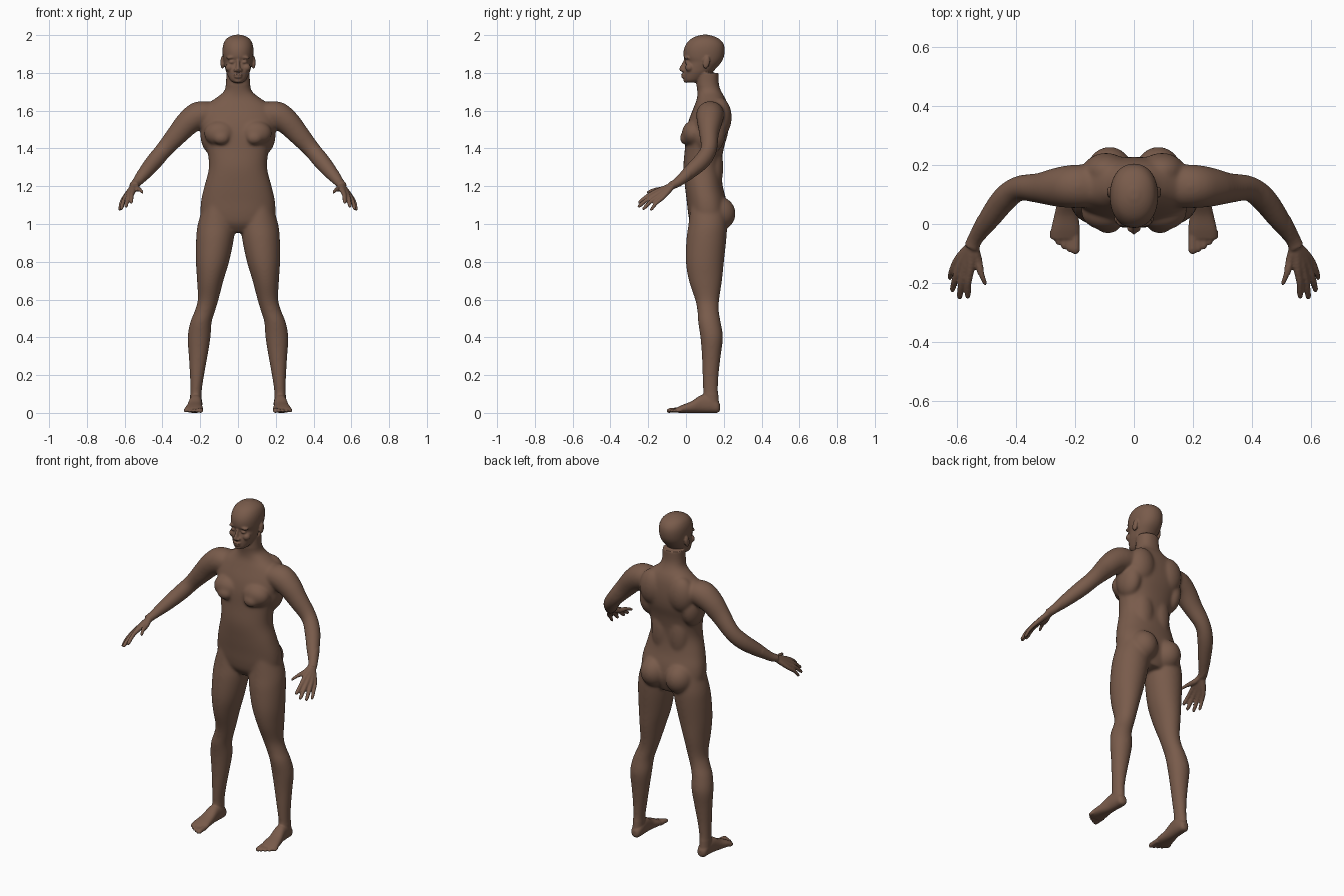
import bpy, bmesh, math
from mathutils import Vector, Matrix

X, Y, Z = Vector((1, 0, 0)), Vector((0, 1, 0)), Vector((0, 0, 1))
bm = bmesh.new()


def spline(rows, steps):
    """Catmull-Rom interpolation of rows of numbers."""
    out = []
    for i in range(len(rows) - 1):
        p = [rows[max(0, min(len(rows) - 1, i + k))] for k in (-1, 0, 1, 2)]
        for s in range(steps):
            t = s / steps
            out.append([0.5 * (2 * b + (c - a) * t + (2 * a - 5 * b + 4 * c - d) * t * t
                               + (3 * b - a - 3 * c + d) * t ** 3) for a, b, c, d in zip(*p)])
    return out + [list(rows[-1])]


def loft(rows, frame=None, power=2.0, steps=4, n=28):
    """Skin rounded sections (x, y, z, radius_u, radius_v) into a closed tube."""
    rows = spline(rows, steps)
    rings = []
    for i, (x, y, z, a, b) in enumerate(rows):
        if frame:
            u, v = frame
        else:
            t = Vector(rows[min(i + 1, len(rows) - 1)][:3]) - Vector(rows[max(i - 1, 0)][:3])
            u = t.cross(Z).normalized()
            v = u.cross(t).normalized()
        ring = []
        for k in range(n):
            c, s = math.cos(k * math.tau / n), math.sin(k * math.tau / n)
            c = math.copysign(abs(c) ** (2 / power), c)
            s = math.copysign(abs(s) ** (2 / power), s)
            ring.append(bm.verts.new(Vector((x, y, z)) + u * a * c + v * b * s))
        rings.append(ring)
    for r, q in zip(rings, rings[1:]):
        for k in range(n):
            bm.faces.new((r[k], r[(k + 1) % n], q[(k + 1) % n], q[k]))
    bm.faces.new(rings[0])
    bm.faces.new(rings[-1])


def stack(rows, power):
    """Central loft from rows (z, front y, back y, half width)."""
    loft([(0, (f + b) / 2, z, w, (b - f) / 2) for z, f, b, w in rows], (X, Y), power, n=40)


def blob(loc, size, tilt=0.0, axis='X'):
    m = Matrix.Translation(loc) @ Matrix.Rotation(tilt, 4, axis) @ Matrix.Diagonal((*size, 1))
    bmesh.ops.create_uvsphere(bm, u_segments=24, v_segments=16, radius=1, matrix=m)


# leg
loft([(.112, .115, 1.10, .07, .09), (.115, .115, 1.0, .098, .102), (.122, .108, .92, .100, .106),
      (.135, .100, .80, .088, .101), (.147, .103, .70, .070, .088), (.158, .112, .60, .055, .064),
      (.175, .117, .54, .054, .057), (.196, .124, .48, .057, .060), (.206, .136, .40, .061, .060),
      (.211, .134, .30, .050, .050), (.217, .130, .20, .038, .043), (.222, .130, .12, .031, .040),
      (.224, .133, .05, .030, .042)], (X, Y))
blob((.172, .085, .56), (.032, .028, .045))

# foot and toes
loft([(.220, .180, .030, .012, .015), (.222, .168, .032, .027, .031), (.222, .13, .047, .033, .047),
      (.225, .08, .047, .035, .047), (.230, .03, .031, .041, .031), (.233, -.02, .021, .049, .021),
      (.234, -.052, .014, .046, .013)], (X, Z), 2.3)
for i in range(5):
    x, tip, r = .199 + .0192 * i, -.102 + .0035 * i + .0022 * i * i, .0145 if i == 0 else .0105
    loft([(x, -.03, .016, r, r), (x, tip + .03, .014, r, r * .9), (x, tip + .012, .012, r * 1.05, r * .85),
          (x, tip, .010, r * .5, r * .5)], (X, Z), n=14)

# arm
loft([(.12, .13, 1.585, .07, .055), (.20, .128, 1.577, .074, .074), (.26, .125, 1.540, .067, .067),
      (.32, .122, 1.475, .052, .057), (.39, .121, 1.395, .043, .046), (.44, .085, 1.335, .044, .045),
      (.49, .020, 1.275, .038, .038), (.535, -.045, 1.22, .027, .025), (.552, -.08, 1.203, .026, .021)])

# fingers, each running on from the wrist so they form the palm
wrist = Vector((.547, -.07, 1.205))
for knuckle, tip, r in [((.555, -.150, 1.175), (.566, -.253, 1.112), .0115),
                        ((.573, -.148, 1.163), (.594, -.255, 1.090), .0115),
                        ((.590, -.140, 1.150), (.619, -.230, 1.078), .011),
                        ((.603, -.125, 1.138), (.628, -.188, 1.073), .010),
                        ((.528, -.125, 1.185), (.503, -.213, 1.165), .0125)]:
    k, t = Vector(knuckle), Vector(tip)
    mid = k.lerp(t, .5) + Vector((.003, 0, .006))
    loft([(*wrist, .018, .016), (*wrist.lerp(k, .5), .018, .015), (*k, r * 1.25, r * 1.2),
          (*mid, r, r), (*k.lerp(t, .88), r * .9, r * .85), (*t, r * .5, r * .5)], n=14)

# chest, shoulder blade, flank and buttock muscles
blob((.095, .040, 1.480), (.085, .062, .068))
blob((.088, .000, 1.455), (.045, .033, .036))
blob((.095, .180, 1.565), (.080, .062, .105))
blob((.140, .125, 1.480), (.060, .085, .110))
blob((.055, .145, 1.300), (.065, .052, .150))
blob((.083, .168, 1.055), (.083, .095, .092))

# ear, eye, brow, cheek, nostril
blob((.083, .108, 1.855), (.010, .018, .034), -.2)
blob((.033, .008, 1.857), (.017, .015, .010))
blob((.035, .007, 1.882), (.028, .017, .009), .15, 'Y')
blob((.045, .018, 1.828), (.022, .022, .022))
blob((.014, -.015, 1.815), (.010, .012, .009))

# mirror all side parts
side = bm.verts[:] + bm.edges[:] + bm.faces[:]
copy = bmesh.ops.duplicate(bm, geom=side)["geom"]
bmesh.ops.scale(bm, vec=(-1, 1, 1), verts=[g for g in copy if isinstance(g, bmesh.types.BMVert)])

# torso and neck
stack([(.955, .06, .19, .07), (1.0, .025, .21, .165), (1.05, .012, .222, .196), (1.12, .004, .215, .196),
       (1.2, -.006, .195, .178), (1.3, -.014, .186, .154), (1.4, -.006, .20, .165),
       (1.48, .0, .222, .192), (1.55, .015, .228, .205), (1.62, .042, .222, .180), (1.665, .058, .208, .120),
       (1.70, .060, .188, .076), (1.74, .055, .174, .064), (1.80, .055, .172, .062)], 2.25)

# head
stack([(1.748, .004, .05, .024), (1.762, -.010, .085, .042), (1.80, -.012, .135, .061),
       (1.83, -.008, .165, .069), (1.857, -.001, .187, .075), (1.885, -.012, .200, .080),
       (1.92, -.012, .205, .082), (1.95, -.001, .200, .078), (1.975, .020, .182, .066),
       (1.992, .050, .152, .044), (2.002, .085, .118, .014)], 2.15)

# nose and lips
loft([(0, .004, 1.877, .008, .012), (0, -.006, 1.85, .009, .016), (0, -.018, 1.822, .012, .018),
      (0, -.016, 1.808, .011, .013)], (X, Y), n=16)
blob((0, -.012, 1.791), (.025, .015, .006))
blob((0, -.011, 1.778), (.022, .015, .006))
blob((0, .002, 1.759), (.022, .016, .012))

bmesh.ops.recalc_face_normals(bm, faces=bm.faces)
mesh = bpy.data.meshes.new("body")
bm.to_mesh(mesh)
bm.free()
body = bpy.data.objects.new("body", mesh)
bpy.context.collection.objects.link(body)

# fuse the parts into one skin
fuse = body.modifiers.new("fuse", 'REMESH')
fuse.mode = 'VOXEL'
fuse.voxel_size = .005
fuse.use_smooth_shade = True
skin = bpy.data.meshes.new_from_object(body.evaluated_get(bpy.context.evaluated_depsgraph_get()))
body.modifiers.clear()
body.data = skin
skin.name = "body"

# blend the muscles strongly, the face, hands and feet only lightly
soft = body.vertex_groups.new(name="soft")
soft.add([v.index for v in skin.vertices if .1 < v.co.z < 1.73 and abs(v.co.x) < .53], 1.0, 'REPLACE')
for name, count, group in (("blend", 40, "soft"), ("polish", 3, "")):
    m = body.modifiers.new(name, 'SMOOTH')
    m.factor, m.iterations, m.vertex_group = .5, count, group
skin.polygons.foreach_set("use_smooth", [True] * len(skin.polygons))

mat = bpy.data.materials.new("skin")
mat.diffuse_color = (.19, .105, .07, 1)
skin.materials.clear()
skin.materials.append(mat)
